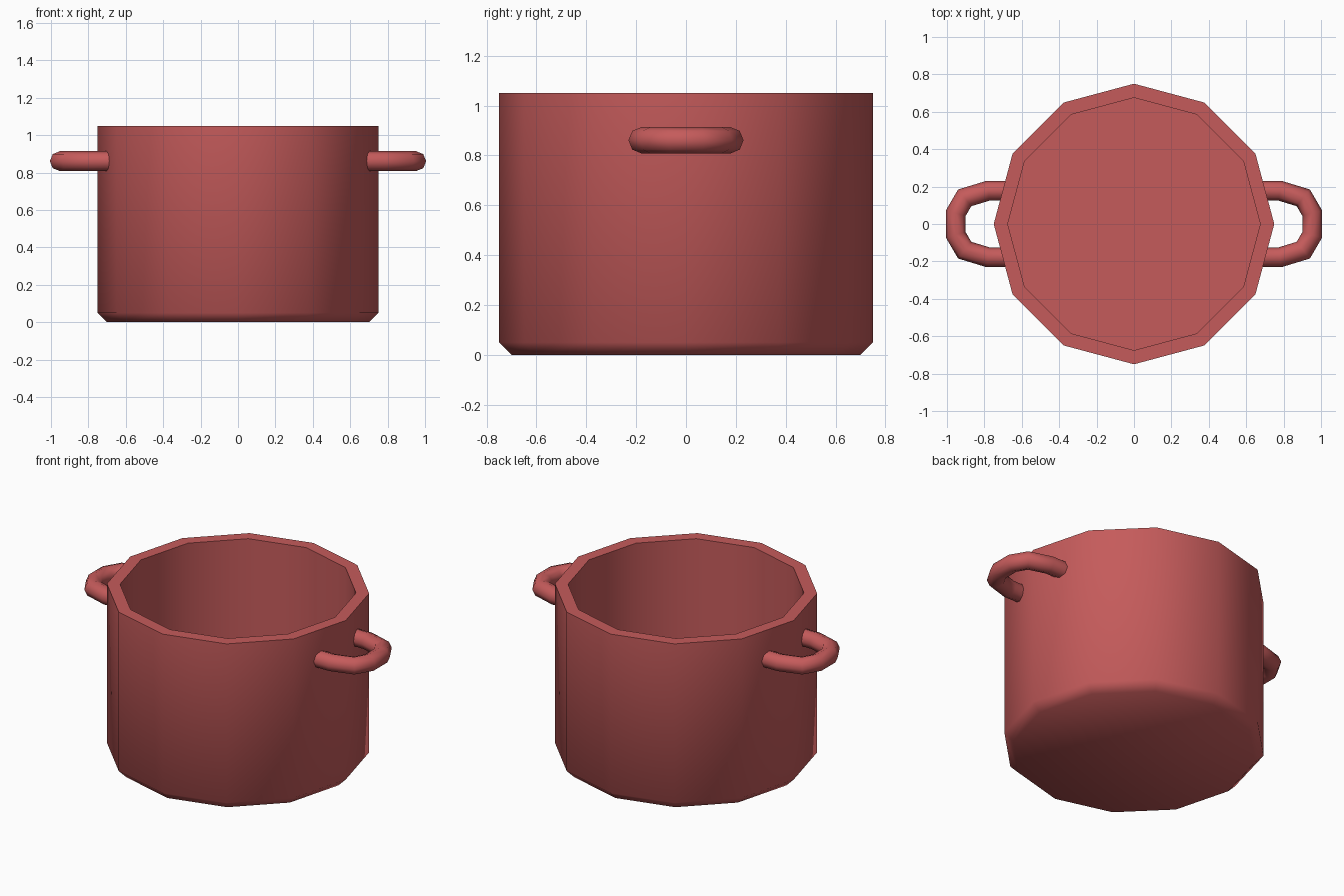
import bpy, bmesh, math
from mathutils import Vector

if "Cube" in bpy.data.objects:
    bpy.data.objects.remove(bpy.data.objects["Cube"])

red = bpy.data.materials.new("brick_red")
red.diffuse_color = (0.56, 0.105, 0.105, 1)
red.use_nodes = True
red.node_tree.nodes["Principled BSDF"].inputs["Base Color"].default_value = red.diffuse_color


def finish(bm, name):
    bmesh.ops.recalc_face_normals(bm, faces=bm.faces)
    mesh = bpy.data.meshes.new(name)
    bm.to_mesh(mesh)
    bm.free()
    obj = bpy.data.objects.new(name, mesh)
    bpy.context.collection.objects.link(obj)
    mesh.materials.append(red)
    bpy.ops.object.select_all(action='DESELECT')
    obj.select_set(True)
    bpy.context.view_layer.objects.active = obj
    bpy.ops.object.shade_smooth_by_angle(angle=math.radians(50))
    return obj


def skin(bm, rings):
    """Join rings of points with quads and cap both ends."""
    rings = [[bm.verts.new(p) for p in r] for r in rings]
    n = len(rings[0])
    for a, b in zip(rings, rings[1:]):
        for i in range(n):
            j = (i + 1) % n
            bm.faces.new((a[i], a[j], b[j], b[i]))
    bm.faces.new(rings[0])
    bm.faces.new(rings[-1])


# Pot body: twelve-sided, chamfered base, hollow inside
profile = [(0.70, 0), (0.75, 0.05), (0.75, 1.05), (0.675, 1.05), (0.675, 0.075)]
bm = bmesh.new()
skin(bm, [[(r * math.cos(i * math.pi / 6), r * math.sin(i * math.pi / 6), z)
           for i in range(12)] for r, z in profile])
finish(bm, "pot_body")

# Side handles: tube bent along a half loop, mirrored in x
half = [(0.66, 0.178), (0.78, 0.178), (0.905, 0.14), (0.953, 0.058)]
path = [Vector(p) for p in half + [(x, -y) for x, y in reversed(half)]]
TUBE, SIDES, HEIGHT = 0.053, 8, 0.861
for name, side in (("right_handle", 1), ("left_handle", -1)):
    rings = []
    for k, p in enumerate(path):
        before = (p - path[k - 1]).normalized() if k else None
        after = (path[k + 1] - p).normalized() if k < len(path) - 1 else None
        t = ((before or after) + (after or before)).normalized()
        miter = 1 / t.dot(before or after)
        normal = Vector((-t.y, t.x)) * miter
        ring = []
        for i in range(SIDES):
            a = math.tau * i / SIDES
            q = p + normal * TUBE * math.cos(a)
            ring.append((side * q.x, q.y, HEIGHT + TUBE * math.sin(a)))
        rings.append(ring)
    bm = bmesh.new()
    skin(bm, rings)
    finish(bm, name)
